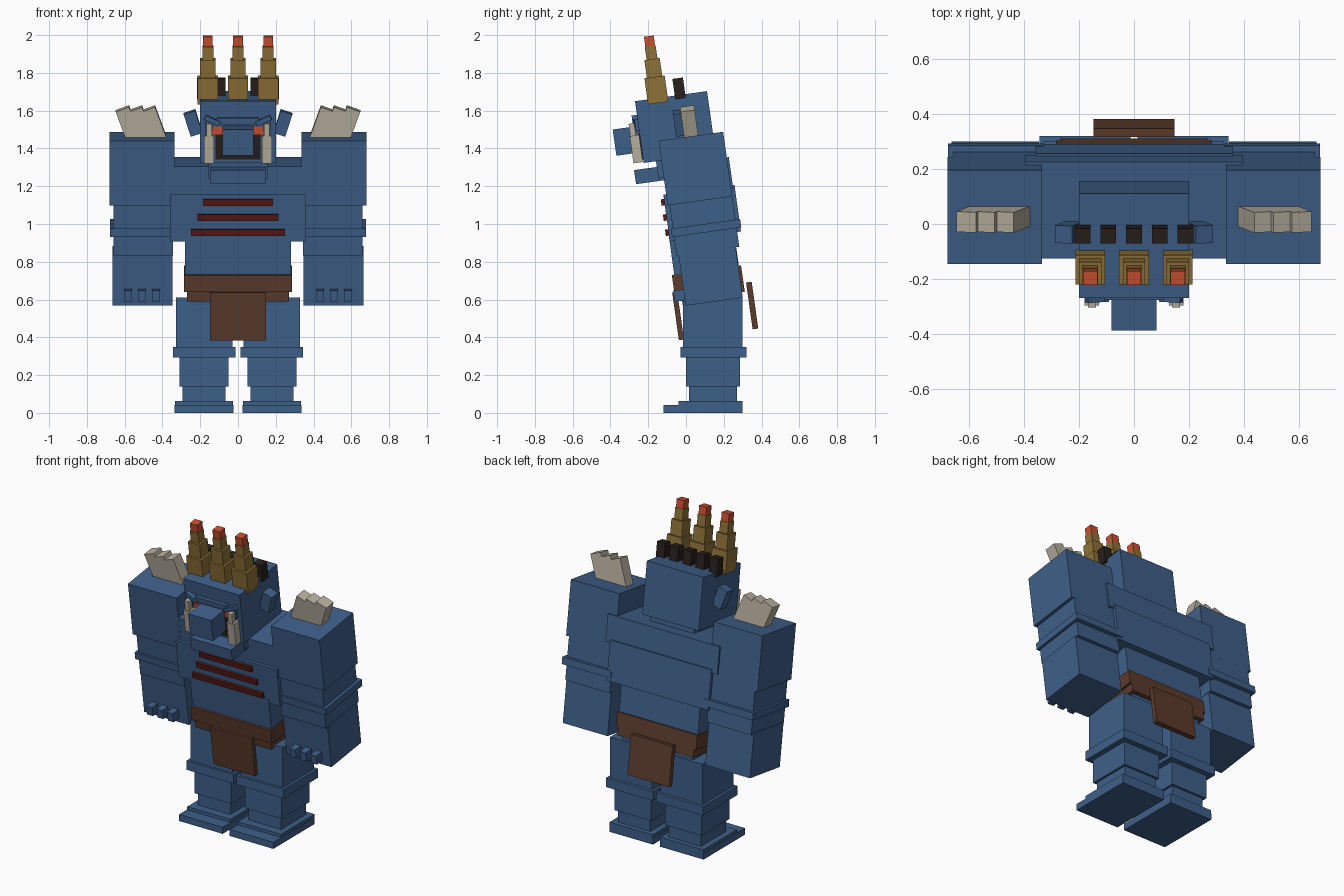
import bpy
from math import sin, cos, radians
from mathutils import Matrix, Vector

if "Cube" in bpy.data.objects:
    bpy.data.objects.remove(bpy.data.objects["Cube"])


def mat(name, rgb):
    m = bpy.data.materials.new(name)
    m.diffuse_color = (*rgb, 1)
    m.use_nodes = True
    m.node_tree.nodes["Principled BSDF"].inputs["Base Color"].default_value = m.diffuse_color
    return m


BLUE = mat("slate blue", (0.048, 0.115, 0.25))
BONE = mat("bone", (0.47, 0.43, 0.34))
GOLD = mat("old gold", (0.27, 0.165, 0.038))
RED = mat("ember red", (0.60, 0.078, 0.03))
BROWN = mat("leather brown", (0.107, 0.045, 0.026))
DARK = mat("charcoal", (0.021, 0.014, 0.012))
MAROON = mat("maroon", (0.09, 0.01, 0.008))

TILT = 8  # the upper body leans forward


def place(name, center, size, material, tilt=0, lean=0):
    """Box of a given size, leaned sideways (about y), then tilted forward (about x)."""
    x, y, z = (s / 2 for s in size)
    verts = [(i * x, j * y, k * z) for i in (-1, 1) for j in (-1, 1) for k in (-1, 1)]
    faces = [(0, 1, 3, 2), (4, 6, 7, 5), (0, 4, 5, 1), (2, 3, 7, 6), (0, 2, 6, 4), (1, 5, 7, 3)]
    me = bpy.data.meshes.new(name)
    me.from_pydata(verts, [], faces)
    rot = Matrix.Rotation(radians(tilt), 4, 'X') @ Matrix.Rotation(radians(lean), 4, 'Y')
    me.transform(Matrix.Translation(Vector(center)) @ rot)
    me.materials.append(material)
    ob = bpy.data.objects.new(name, me)
    bpy.context.collection.objects.link(ob)
    return ob


def slab(name, x0, x1, yf, zf, depth, height, material=BLUE, tilt=TILT):
    """Tilted box given by its front top edge (yf, zf)."""
    s, c = sin(radians(tilt)), cos(radians(tilt))
    cy = yf + depth / 2 * c + height / 2 * s
    cz = zf + depth / 2 * s - height / 2 * c
    return place(name, ((x0 + x1) / 2, cy, cz), (x1 - x0, depth, height), material, tilt)


def wide(name, half, *args, **kw):
    return slab(name, -half, half, *args, **kw)


def pair(name, x0, x1, *args, **kw):
    slab(name + "_left", x0, x1, *args, **kw)
    slab(name + "_right", -x1, -x0, *args, **kw)


def lean_pair(name, center, size, material, lean):
    x, y, z = center
    place(name + "_left", (x, y, z), size, material, TILT, lean)
    place(name + "_right", (-x, y, z), size, material, TILT, -lean)


# Legs (upright)
pair("foot_sole", 0.025, 0.335, -0.12, 0.042, 0.42, 0.042, tilt=0)
pair("foot_top", 0.027, 0.333, -0.04, 0.062, 0.34, 0.03, tilt=0)
pair("ankle", 0.065, 0.295, 0.015, 0.15, 0.255, 0.10, tilt=0)
pair("shin", 0.05, 0.31, 0.0, 0.30, 0.285, 0.16, tilt=0)
pair("knee_band", 0.012, 0.345, -0.03, 0.35, 0.35, 0.058, tilt=0)
pair("thigh", 0.03, 0.328, -0.015, 0.61, 0.315, 0.27, tilt=0)

# Torso
wide("pelvis", 0.25, -0.03, 0.66, 0.31, 0.09)
wide("waist", 0.28, -0.09, 0.93, 0.345, 0.25)
wide("chest", 0.36, -0.12, 1.155, 0.38, 0.25)
wide("upper_torso", 0.397, -0.125, 1.305, 0.355, 0.17)
for i, (half, z) in enumerate([(0.185, 1.13), (0.215, 1.05), (0.25, 0.97)]):
    wide(f"chest_stripe_{i}", half, -0.137 + (1.155 - z) * 0.14, z, 0.03, 0.034, MAROON)

# Belt and loincloth
wide("belt", 0.285, -0.075, 0.73, 0.37, 0.09, BROWN)
wide("belt_lower", 0.27, -0.055, 0.66, 0.36, 0.07, BROWN)
wide("loincloth_front", 0.148, -0.073, 0.637, 0.027, 0.255, BROWN)
wide("loincloth_back", 0.148, 0.318, 0.69, 0.03, 0.25, BROWN)

# Arms
pair("shoulder", 0.335, 0.68, -0.145, 1.44, 0.345, 0.345)
pair("upper_arm", 0.345, 0.66, -0.09, 1.12, 0.335, 0.29)
pair("elbow_band", 0.33, 0.678, -0.08, 0.975, 0.37, 0.045)
pair("forearm", 0.347, 0.665, -0.04, 0.84, 0.305, 0.275)
for i in range(3):
    x = 0.414 + 0.074 * i
    pair(f"knuckle_{i}", x, x + 0.042, -0.068, 0.647, 0.08, 0.058)

# Bone plates on the shoulders, leaning outward
for i in range(3):
    u = Vector((sin(radians(20)), 0, cos(radians(20))))
    c = Vector((0.612 - 0.069 * i, 0.005, 1.612)) - u * 0.10
    lean_pair(f"shoulder_bone_{i}", (c.x, c.y + 0.015, c.z), (0.075, 0.075, 0.20), BONE, 20)

# Head
wide("neck", 0.155, -0.16, 1.34, 0.30, 0.10)
wide("head", 0.20, -0.27, 1.65, 0.385, 0.33)
wide("mouth", 0.118, -0.252, 1.475, 0.03, 0.135, DARK)
wide("snout", 0.082, -0.388, 1.50, 0.15, 0.14)
wide("jaw", 0.145, -0.275, 1.285, 0.16, 0.075)
wide("brow", 0.11, -0.278, 1.56, 0.04, 0.035)
pair("eye", 0.08, 0.14, -0.258, 1.516, 0.03, 0.042, RED)
lean_pair("brow_ridge", (0.135, -0.262, 1.548), (0.085, 0.045, 0.025), BLUE, -25)
pair("cheek", 0.135, 0.175, -0.275, 1.56, 0.05, 0.07)
pair("tusk", 0.128, 0.18, -0.298, 1.465, 0.05, 0.145, BONE)
pair("tusk_tip", 0.138, 0.168, -0.304, 1.53, 0.03, 0.07, BONE)
lean_pair("ear", (0.238, -0.03, 1.535), (0.065, 0.065, 0.125), BLUE, 18)

# Dark tufts across the top of the head
for i in range(5):
    x = (i - 2) * 0.094
    slab(f"tuft_{i}", x - 0.029, x + 0.029, -0.072, 1.768, 0.056, 0.11, DARK)

# Stepped crown spikes: half width, bottom and top along the spike, colour
for i in (-1, 0, 1):
    tiers = [(0.054, -0.02, 0.12, GOLD), (0.041, 0.12, 0.215, GOLD),
             (0.029, 0.215, 0.285, GOLD), (0.026, 0.285, 0.338, RED)]
    for k, (r, a, b, m) in enumerate(tiers):
        h = (a + b) / 2
        s, c = sin(radians(TILT)), cos(radians(TILT))
        place(f"crown_spike_{i + 1}_{k}", (i * 0.16, -0.15 - h * s, 1.66 + h * c),
              (2 * r, 2 * r, b - a), m, TILT)
